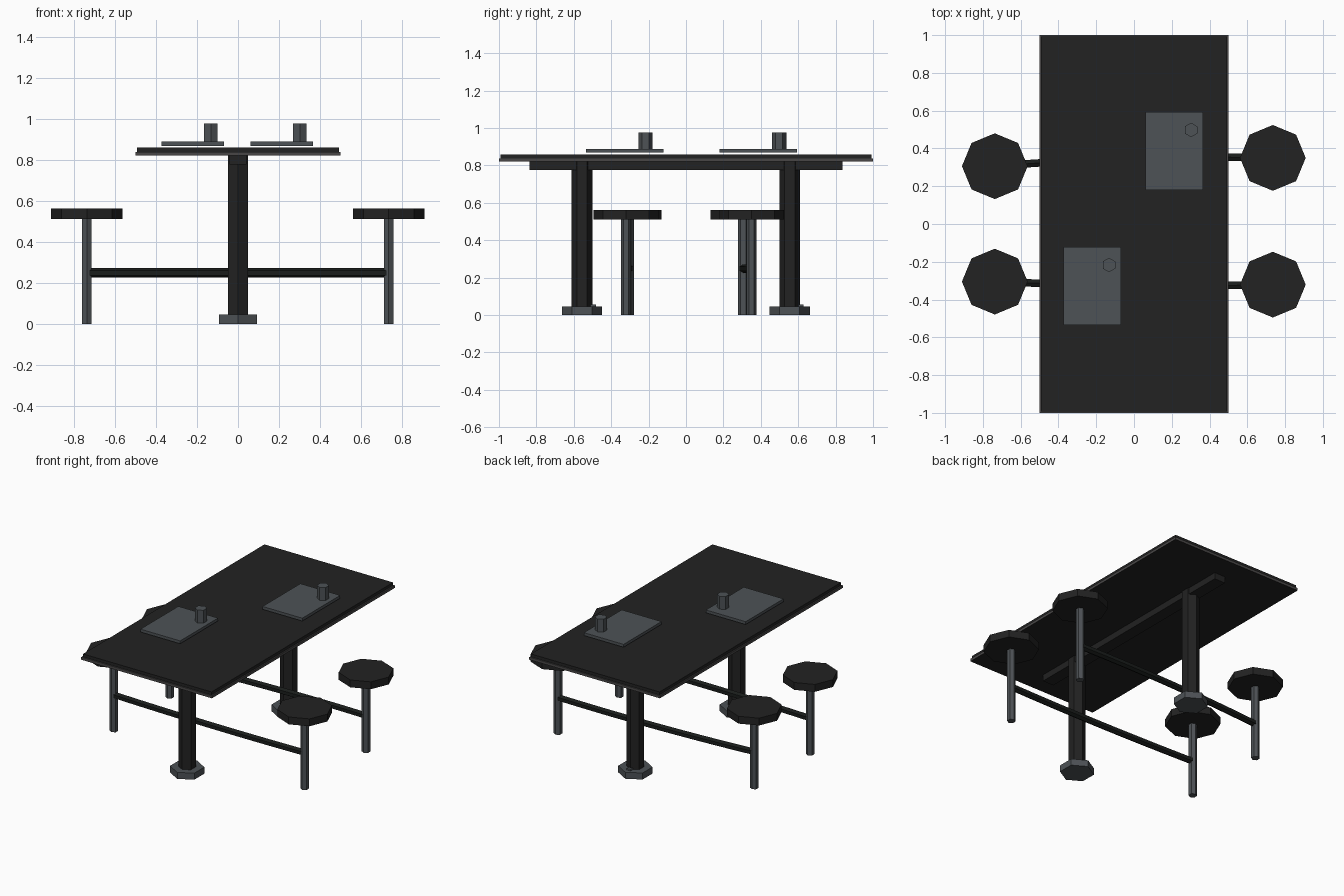
import bpy, bmesh, math
from mathutils import Matrix, Vector

if "Cube" in bpy.data.objects:
    bpy.data.objects.remove(bpy.data.objects["Cube"])


def material(name, rgb):
    m = bpy.data.materials.new(name)
    m.diffuse_color = (*rgb, 1)
    m.use_nodes = True
    m.node_tree.nodes["Principled BSDF"].inputs["Base Color"].default_value = m.diffuse_color
    return m


BLACK = material("black", (0.016, 0.016, 0.016))
GREY = material("steel grey", (0.075, 0.084, 0.092))
EDGE = material("edge grey", (0.065, 0.062, 0.062))
ROD = material("dark rod", (0.010, 0.012, 0.011))


def finish(name, bm, *mats):
    bmesh.ops.recalc_face_normals(bm, faces=bm.faces)
    me = bpy.data.meshes.new(name)
    bm.to_mesh(me)
    bm.free()
    for m in mats:
        me.materials.append(m)
    ob = bpy.data.objects.new(name, me)
    bpy.context.collection.objects.link(ob)
    return ob


def box(name, x0, x1, y0, y1, z0, z1, *mats):
    bm = bmesh.new()
    mid = Vector(((x0 + x1) / 2, (y0 + y1) / 2, (z0 + z1) / 2))
    bmesh.ops.create_cube(bm, size=1, matrix=Matrix.Translation(mid)
                          @ Matrix.Diagonal((x1 - x0, y1 - y0, z1 - z0, 1)))
    return finish(name, bm, *mats)


# upright prism with a corner pointing along +y
def prism(name, sides, r, x, y, z0, z1, mat):
    bm = bmesh.new()
    ring = [bm.verts.new((x + r * math.sin(math.tau * i / sides),
                          y + r * math.cos(math.tau * i / sides), z0))
            for i in range(sides)]
    face = bm.faces.new(ring)
    ext = bmesh.ops.extrude_face_region(bm, geom=[face], use_keep_orig=True)
    top = [v for v in ext["geom"] if isinstance(v, bmesh.types.BMVert)]
    bmesh.ops.translate(bm, verts=top, vec=(0, 0, z1 - z0))
    return finish(name, bm, mat)


# six-sided bar that bows sideways between two seat legs
def bowed_bar(name, xa, ya, xb, yb, z, r, bow, mat, steps=8):
    bm = bmesh.new()
    rings = []
    for s in range(steps + 1):
        t = s / steps
        x = xa + (xb - xa) * t
        y = ya + (yb - ya) * t + bow * 4 * t * (1 - t)
        rings.append([bm.verts.new((x, y + r * math.cos(math.tau * k / 6 + math.pi / 6),
                                    z + r * math.sin(math.tau * k / 6 + math.pi / 6)))
                      for k in range(6)])
    for a, b in zip(rings, rings[1:]):
        for k in range(6):
            bm.faces.new((a[k], a[(k + 1) % 6], b[(k + 1) % 6], b[k]))
    bm.faces.new(rings[0])
    bm.faces.new(rings[-1])
    return finish(name, bm, mat)


# table top with a wider grey rim, black underneath
box("table_top", -0.492, 0.492, -0.992, 0.992, 0.838, 0.859, BLACK)
rim = box("table_rim", -0.5, 0.5, -1, 1, 0.82, 0.838, EDGE, BLACK)
for p in rim.data.polygons:
    p.material_index = 1 if p.normal.z < -0.5 else 0

# beam, posts and feet
box("under_beam", -0.042, 0.042, -0.838, 0.838, 0.776, 0.82, BLACK)
for side, y in (("front", -0.556), ("back", 0.554)):
    prism(side + "_post", 6, 0.055, 0, y, 0.045, 0.82, BLACK)
    prism(side + "_foot", 6, 0.108, 0, y, 0, 0.045, GREY)
    box(side + "_foot_bolt", -0.015, 0.015, y + 0.045, y + 0.074, 0.04, 0.056, GREY)

# seats on legs, joined in pairs by bowed bars
for side, y_left, y_right, bow in (("front", -0.305, -0.321, -0.012),
                                   ("back", 0.306, 0.35, 0.02)):
    for hand, x, y in (("left", -0.737, y_left), ("right", 0.735, y_right)):
        prism(f"{side}_{hand}_seat", 8, 0.174, x, y, 0.51, 0.561, BLACK)
        prism(f"{side}_{hand}_seat_leg", 6, 0.027, x, y, 0, 0.51, GREY)
    bowed_bar(side + "_seat_bar", -0.73, y_left, 0.728, y_right, 0.248, 0.023, bow, ROD)

# trays with cups
for side, x, y, cx, cy in (("front", -0.22, -0.328, -0.132, -0.217),
                           ("back", 0.214, 0.387, 0.302, 0.498)):
    box(side + "_tray", x - 0.152, x + 0.152, y - 0.207, y + 0.207, 0.868, 0.888, GREY)
    prism(side + "_cup", 6, 0.038, cx, cy, 0.888, 0.977, GREY)
